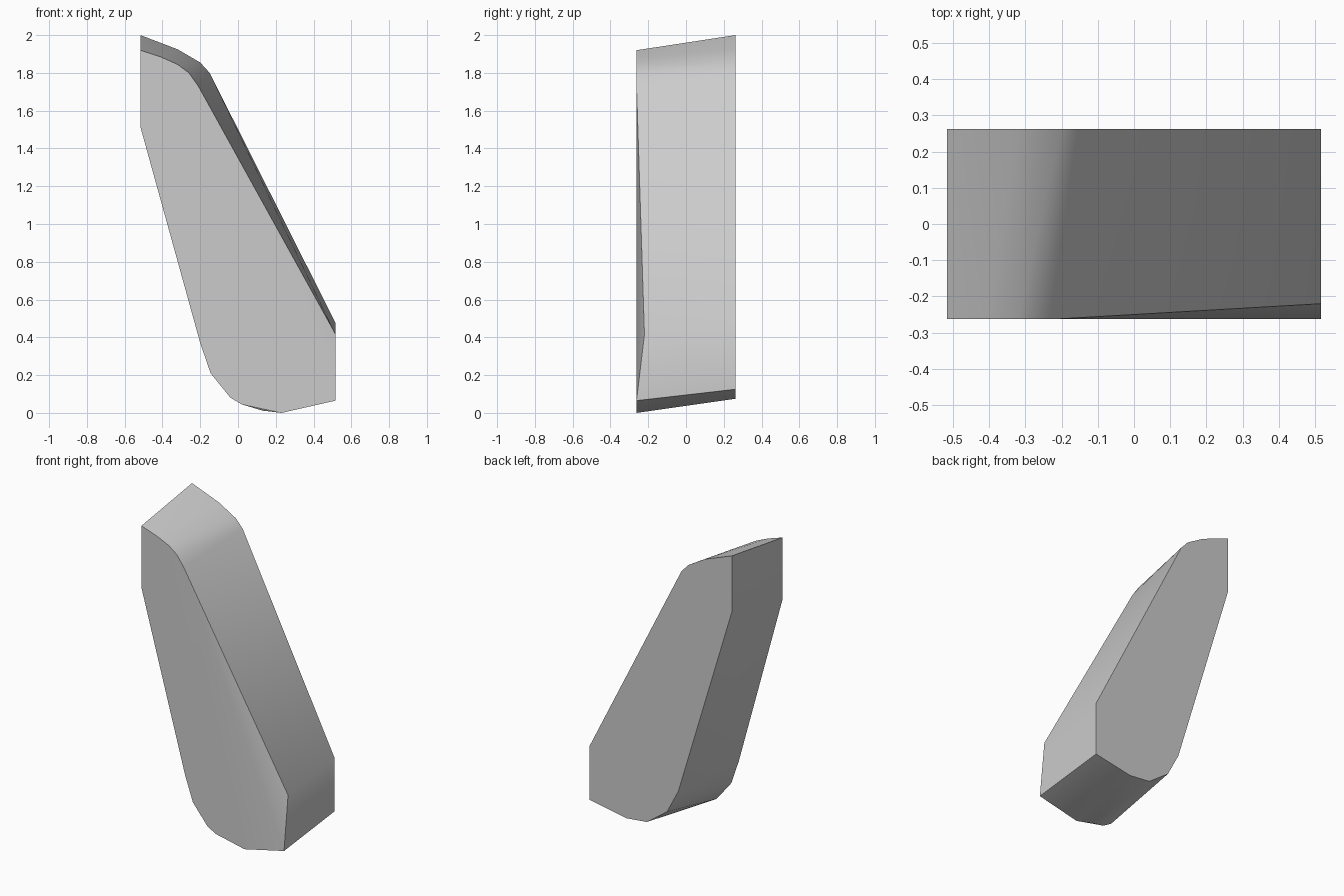
import bpy
import bmesh
import math

default_cube = bpy.data.objects.get("Cube")
if default_cube:
    bpy.data.objects.remove(default_cube, do_unlink=True)


def make_material(name, colour):
    material = bpy.data.materials.new(name)
    material.use_nodes = True
    material.diffuse_color = colour
    shader = material.node_tree.nodes["Principled BSDF"]
    shader.inputs["Base Color"].default_value = colour
    return material


# Shared measurements
half_width = 0.517
half_depth = 0.262

# Front outline (x, z), clockwise from the upper left corner
front_outline = [
    (-half_width, 1.92), (-0.41, 1.885), (-0.32, 1.845), (-0.26, 1.80), (-0.21, 1.73),
    (half_width, 0.065), (0.23, 0), (0.02, 0.045), (-0.04, 0.08),
    (-0.145, 0.21), (-0.20, 0.37), (-half_width, 1.515),
]

# Back outline (x, z), slightly higher than the front
back_outline = [
    (-half_width, 2), (-0.32, 1.925), (-0.20, 1.855), (-0.15, 1.80),
    (half_width, 0.475), (half_width, 0.125), (0.25, 0.075), (0.10, 0.09),
    (-0.045, 0.195), (-0.127, 0.35), (-half_width, 1.635),
]

# Corners set behind the front face: bevelled shoulder and rounded underside
inset_corners = [(half_width, -0.22, 0.415), (0.13, -0.235, 0.012)]

# Slanted solid block wrapped around both outlines
bm = bmesh.new()
for outline, y in ((front_outline, -half_depth), (back_outline, half_depth)):
    for x, z in outline:
        bm.verts.new((x, y, z))
for corner in inset_corners:
    bm.verts.new(corner)

hull = bmesh.ops.convex_hull(bm, input=bm.verts[:])
unused = {v for v in hull["geom_interior"] + hull["geom_unused"]
          if isinstance(v, bmesh.types.BMVert)}
bmesh.ops.delete(bm, geom=list(unused), context="VERTS")
bmesh.ops.dissolve_limit(bm, angle_limit=math.radians(0.5),
                         verts=bm.verts[:], edges=bm.edges[:])
bmesh.ops.recalc_face_normals(bm, faces=bm.faces[:])

mesh = bpy.data.meshes.new("slanted_block")
bm.to_mesh(mesh)
bm.free()
mesh.materials.append(make_material("light_grey", (0.6, 0.6, 0.6, 1)))

block = bpy.data.objects.new("slanted_block", mesh)
bpy.context.collection.objects.link(block)

# Soft shading across the gentle bends, crisp outer rims
bpy.ops.object.select_all(action="DESELECT")
block.select_set(True)
bpy.context.view_layer.objects.active = block
bpy.ops.object.shade_smooth_by_angle(angle=math.radians(30))
